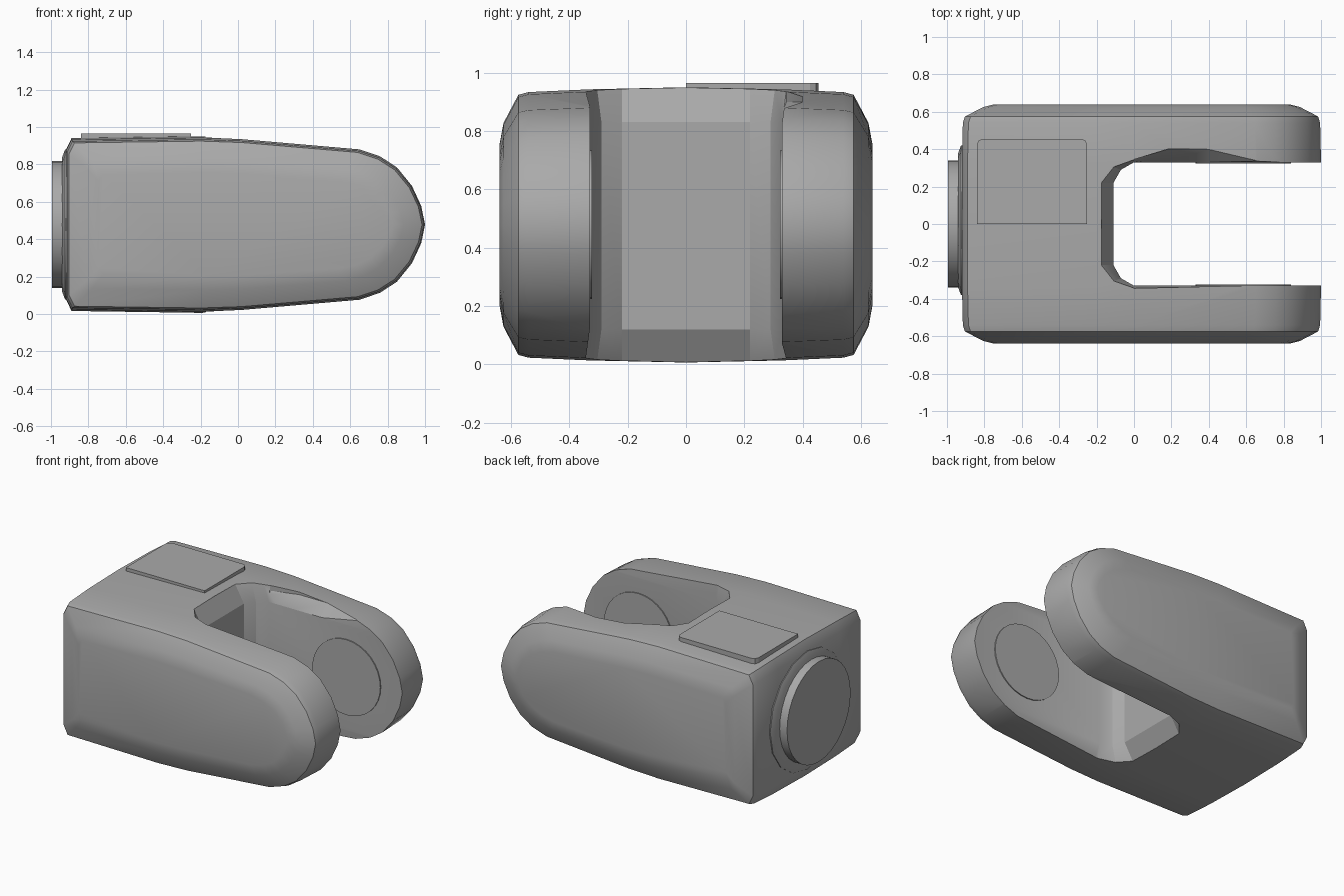
import bpy, bmesh, math
from mathutils import Vector

cube = bpy.data.objects.get("Cube")
if cube:
    bpy.data.objects.remove(cube, do_unlink=True)

MID = 0.478  # height of the side symmetry plane

grey = bpy.data.materials.new("Plain grey")
grey.use_nodes = True
grey.diffuse_color = (0.4, 0.4, 0.4, 1)
grey.node_tree.nodes["Principled BSDF"].inputs["Base Color"].default_value = (0.4, 0.4, 0.4, 1)


def loft(name, rings, smooth=None):
    """Skin a closed solid through rings of equal point count."""
    bm = bmesh.new()
    loops = [[bm.verts.new(p) for p in ring] for ring in rings]
    n = len(loops[0])
    for a, b in zip(loops, loops[1:]):
        for i in range(n):
            j = (i + 1) % n
            bm.faces.new((a[i], a[j], b[j], b[i]))
    bm.faces.new(loops[0][::-1])
    bm.faces.new(loops[-1])
    bmesh.ops.recalc_face_normals(bm, faces=bm.faces)
    mesh = bpy.data.meshes.new(name)
    bm.to_mesh(mesh)
    bm.free()
    mesh.materials.append(grey)
    obj = bpy.data.objects.new(name, mesh)
    bpy.context.collection.objects.link(obj)
    if smooth:
        shade(obj, smooth)
    return obj


def shade(obj, degrees):
    bpy.ops.object.select_all(action='DESELECT')
    obj.select_set(True)
    bpy.context.view_layer.objects.active = obj
    bpy.ops.object.shade_smooth_by_angle(angle=math.radians(degrees))


def cut(obj, cutter):
    mod = obj.modifiers.new(cutter.name, 'BOOLEAN')
    mod.operation = 'DIFFERENCE'
    mod.solver = 'EXACT'
    mod.object = cutter
    bpy.context.view_layer.objects.active = obj
    bpy.ops.object.modifier_apply(modifier=mod.name)
    bpy.data.objects.remove(cutter, do_unlink=True)


def disc(name, centre, axis, radii, depths, sides=32):
    """Turned disc: one ring for each radius and depth along the axis."""
    c, rot = Vector(centre), Vector(axis).to_track_quat('Z', 'Y')
    rings = [[c + rot @ Vector((r * math.cos(2 * math.pi * i / sides),
                                r * math.sin(2 * math.pi * i / sides), d))
              for i in range(sides)] for r, d in zip(radii, depths)]
    return loft(name, rings, 30)


# Fork body: rounded side profile, swept across with domed cheeks
half = [(-0.92, 0.40), (-0.89, 0.462), (-0.2, 0.472), (0.02, 0.464), (0.65, 0.408),
        (0.76, 0.37), (0.85, 0.31), (0.93, 0.21), (0.98, 0.1)]
profile = half + [(1.0, 0)] + [(x, -h) for x, h in reversed(half)]
stations = [(0, 1, 1), (0.33, 1, 0.985), (0.54, 0.995, 0.965), (0.575, 0.983, 0.945),
            (0.626, 0.88, 0.74), (0.64, 0.82, 0.58)]
stations = [(-y, sx, sz) for y, sx, sz in reversed(stations[1:])] + stations
body = loft("fork_body", [[(0.05 + (x - 0.05) * sx, y, MID + h * sz) for x, h in profile]
                          for y, sx, sz in stations])

# Slot between the arms, flared at its upper and lower mouths
mid_side = [(1.2, 0.33), (0.0, 0.33), (-0.07, 0.29), (-0.11, 0.22)]
mouth_side = [(1.2, 0.33), (0.0, 0.345), (-0.11, 0.305), (-0.175, 0.22)]


def outline(side, z):
    return [(x, y, z) for x, y in side] + [(x, -y, z) for x, y in reversed(side)]


cut(body, loft("slot_cutter", [outline(mouth_side, -0.05), outline(mouth_side, 0.01),
                               outline(mid_side, 0.12), outline(mid_side, 0.83),
                               outline(mouth_side, 0.945), outline(mouth_side, 1.05)]))

# Shallow scoop in the upper inner edge of the left arm
scoop = [(0.0, 0.345), (0.18, 0.4), (0.4, 0.4), (0.75, 0.345)]
cut(body, loft("scoop_cutter", [[(x, 0.3, 0.8), (x, y, 0.9), (x, y, 1.1), (x, 0.3, 1.1)]
                                for x, y in scoop]))
shade(body, 28)

# Pivot bosses on the inner arm faces
for label, s in (("left", 1), ("right", -1)):
    disc(label + "_pivot_boss", (0.585, s * 0.335, MID), (0, -s, 0), (0.255, 0.255), (0, 0.012))

# Round end cap with a low collar
disc("end_cap", (-0.9, 0, MID), (-1, 0, 0), (0.34, 0.34), (0, 0.095))
disc("end_collar", (-0.9, 0.02, MID), (-1, 0, 0), (0.4, 0.4, 0.36), (0, 0.025, 0.04), 16)

# Raised plate on the top left, rounded at its outer corners
plate = [(-0.84, 0), (-0.84, 0.425), (-0.83, 0.446), (-0.81, 0.455),
         (-0.28, 0.455), (-0.26, 0.446), (-0.25, 0.425), (-0.25, 0)]
loft("top_plate", [[(x, y, z) for x, y in plate] for z in (0.92, 0.964)])
